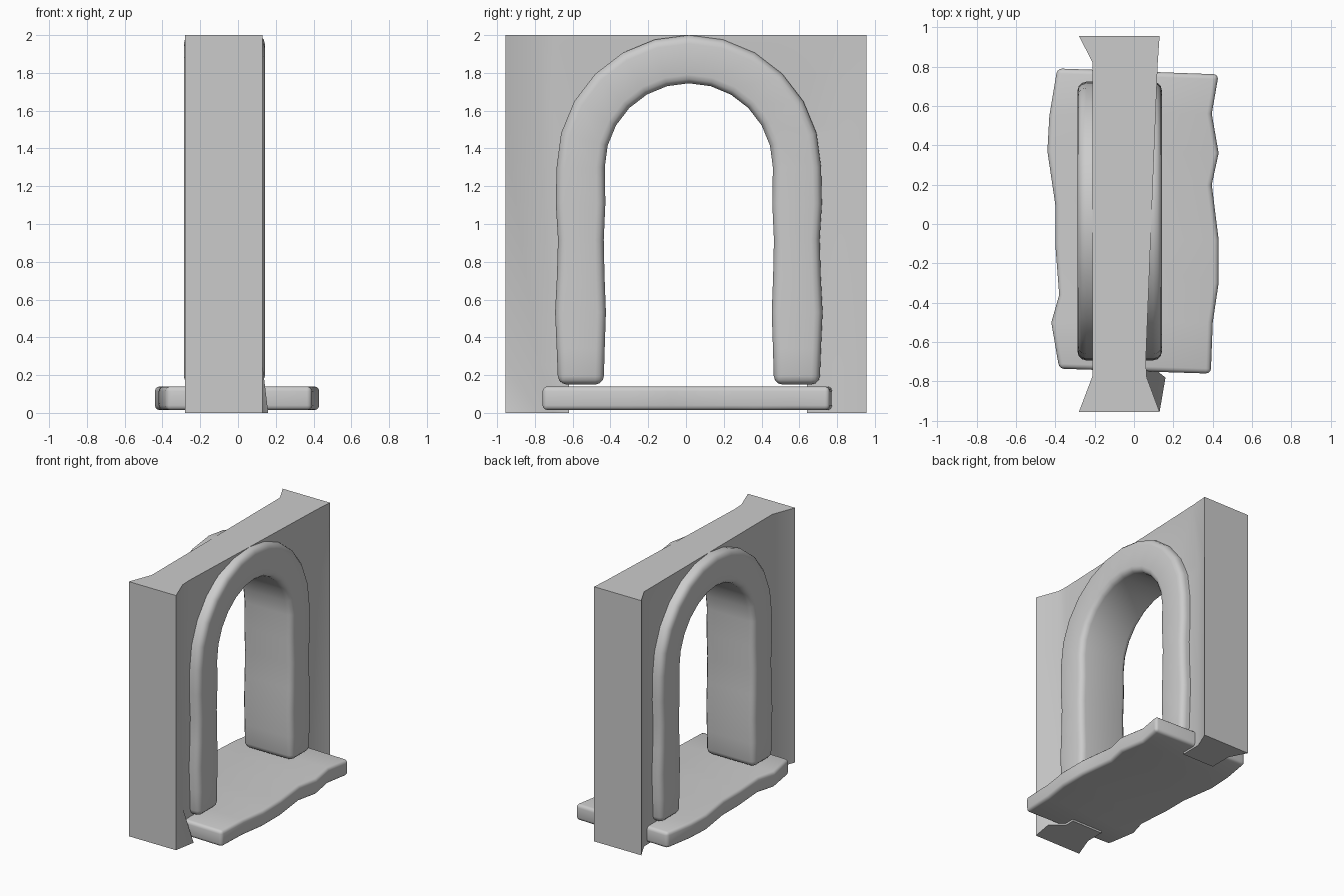
import bpy
import bmesh
from math import sin, cos, pi, radians

cube = bpy.data.objects.get("Cube")
if cube:
    bpy.data.objects.remove(cube, do_unlink=True)

stone = bpy.data.materials.new("grey stone")
stone.use_nodes = True
GREY = (0.6, 0.6, 0.6, 1)
stone.diffuse_color = GREY
stone.node_tree.nodes["Principled BSDF"].inputs["Base Color"].default_value = GREY


def loft(name, rings, closed=False):
    """Skin a list of equal rings of points, capped unless closed."""
    bm = bmesh.new()
    loops = [[bm.verts.new(p) for p in ring] for ring in rings]
    for a, b in zip(loops, loops[1:]):
        for i in range(len(a)):
            j = (i + 1) % len(a)
            bm.faces.new((a[i], a[j], b[j], b[i]))
    bm.faces.new(loops[0])
    bm.faces.new(loops[-1])
    bmesh.ops.recalc_face_normals(bm, faces=bm.faces)
    mesh = bpy.data.meshes.new(name)
    bm.to_mesh(mesh)
    bm.free()
    mesh.materials.append(stone)
    obj = bpy.data.objects.new(name, mesh)
    bpy.context.collection.objects.link(obj)
    return obj


def activate(obj):
    bpy.ops.object.select_all(action='DESELECT')
    obj.select_set(True)
    bpy.context.view_layer.objects.active = obj


def soften(obj, width):
    """Round the sharp edges and smooth the shading."""
    mod = obj.modifiers.new("round", 'BEVEL')
    mod.width = width
    mod.segments = 3
    mod.limit_method = 'ANGLE'
    mod.angle_limit = radians(50)
    activate(obj)
    bpy.ops.object.modifier_apply(modifier=mod.name)
    bpy.ops.object.shade_smooth_by_angle(angle=radians(35))


def arch_path(radius, foot, spring, mid, wobble=0.0):
    """Points (y, z) up one leg, over a half circle and down the other."""
    steps = 6
    zs = [foot + (spring - foot) * k / steps for k in range(steps)]
    leg = [(radius + wobble * sin(9 * z), z) for z in zs]
    pts = [(mid - y, z) for y, z in leg]
    pts += [(mid - radius * cos(a), spring + radius * sin(a))
            for a in (pi * k / 12 for k in range(13))]
    return pts + [(mid + y, z) for y, z in reversed(leg)]


# Wall with flared ends and a spreading foot
def wall_ring(z, back_x, foot_x):
    return [(x, y, z) for x, y in (
        (-0.28, -0.955), (-0.21, -0.77), (-0.21, 0.82), (-0.28, 0.955),
        (0.13, 0.955), (back_x, 0.81), (0.06, -0.7), (foot_x, -0.78), (0.13, -0.955))]


wall = loft("wall", [wall_ring(0, 0.07, 0.16), wall_ring(0.25, 0.07, 0.065),
                     wall_ring(1.5, 0.07, 0.065), wall_ring(2, 0.12, 0.065)])

# Doorway cut through the wall
outline = arch_path(0.63, -0.1, 1.3, 0.01)
doorway = loft("doorway_cutter", [[(x, y, z) for y, z in outline] for x in (-0.6, 0.6)])
doorway.hide_render = True
cut = wall.modifiers.new("doorway", 'BOOLEAN')
cut.object = doorway
cut.solver = 'EXACT'
activate(wall)
bpy.ops.object.modifier_apply(modifier=cut.name)
bpy.ops.object.shade_smooth_by_angle(angle=radians(35))
bpy.data.objects.remove(doorway, do_unlink=True)

# Rounded arch surround
inner = arch_path(0.445, 0.15, 1.3, 0.015, 0.006)
outer = arch_path(0.7, 0.15, 1.3, 0.015, -0.008)
rings = [[(-0.287, *i), (0.142, *i), (0.142, *o), (-0.287, *o)]
         for i, o in zip(inner, outer)]
soften(loft("arch_surround", rings), 0.045)

# Worn step: stations of (y at left, y at right, left x, right x)
stations = [(-0.735, -0.76, -0.38, 0.39), (-0.5, -0.5, -0.42, 0.4),
            (-0.36, -0.3, -0.38, 0.43), (-0.1, -0.08, -0.4, 0.43),
            (0.1, 0.2, -0.4, 0.395), (0.37, 0.36, -0.44, 0.43),
            (0.55, 0.56, -0.43, 0.395), (0.79, 0.76, -0.39, 0.43)]
rings = [[(xl, yl, 0.015), (xr, yr, 0.015), (xr, yr, 0.14), (xl, yl, 0.14)]
         for yl, yr, xl, xr in stations]
soften(loft("step", rings), 0.025)
